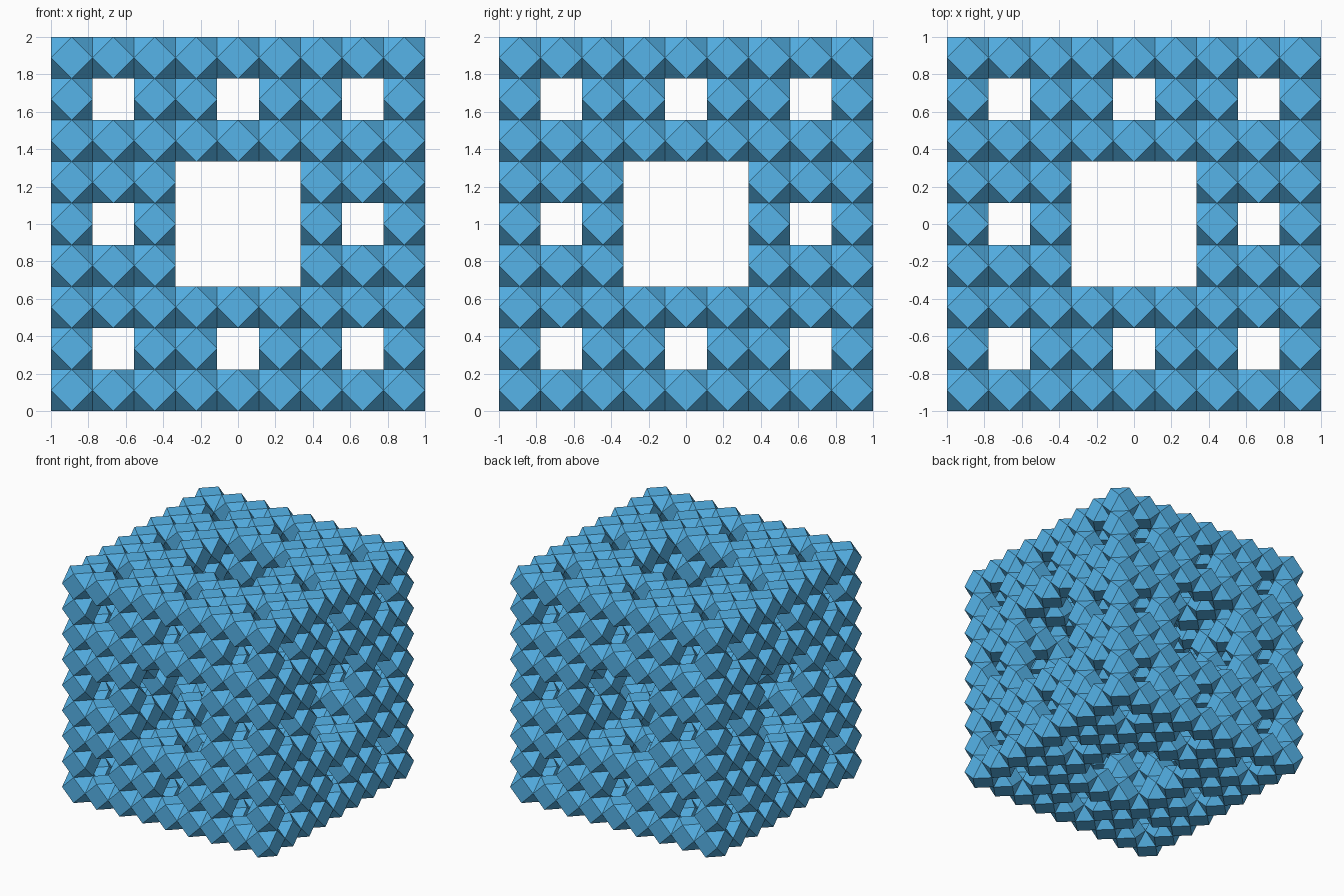
import bpy, bmesh
from itertools import product
from mathutils import Vector

if "Cube" in bpy.data.objects:
    bpy.data.objects.remove(bpy.data.objects["Cube"])

N = 9             # cells per side (two fractal levels)
H = 1.0 / N       # half size of one cell


def solid(c):
    """True where the twice-divided sponge keeps its cell."""
    if min(c) < 0 or max(c) >= N:
        return False
    return all(sum(d == 1 for d in digits) < 2
               for digits in ([v % 3 for v in c], [v // 3 for v in c]))


def axis_vec(axis, sign):
    v = Vector((0, 0, 0))
    v[axis] = sign
    return v


bm = bmesh.new()
verts = {}


def vert(cell, offset):
    # shared corner lookup on a half-cell lattice
    key = tuple(2 * cell[i] + 1 + int(offset[i]) for i in range(3))
    if key not in verts:
        verts[key] = bm.verts.new((key[0] * H - 1, key[1] * H - 1, key[2] * H))
    return verts[key]


def add_face(cell, offsets, outward):
    a, b, c = offsets[:3]
    if (b - a).cross(c - b).dot(outward) < 0:
        offsets = offsets[::-1]
    bm.faces.new([vert(cell, o) for o in offsets])


# One cuboctahedron per kept cell
for cell in filter(solid, product(range(N), repeat=3)):
    # square faces, left out where two cells touch
    for axis, s in product(range(3), (-1, 1)):
        n = axis_vec(axis, s)
        if solid([cell[i] + int(n[i]) for i in range(3)]):
            continue
        u, v = axis_vec((axis + 1) % 3, 1), axis_vec((axis + 2) % 3, 1)
        add_face(cell, [n + u, n + v, n - u, n - v], n)
    # triangular corner faces
    for sx, sy, sz in product((-1, 1), repeat=3):
        add_face(cell, [Vector((sx, sy, 0)), Vector((0, sy, sz)), Vector((sx, 0, sz))],
                 Vector((sx, sy, sz)))

mesh = bpy.data.meshes.new("fractal_sponge")
bm.to_mesh(mesh)
bm.free()

sponge = bpy.data.objects.new("fractal_sponge", mesh)
bpy.context.collection.objects.link(sponge)

# Sky blue colour
mat = bpy.data.materials.new("sky_blue")
mat.diffuse_color = (0.093, 0.456, 0.815, 1)
mat.use_nodes = True
mat.node_tree.nodes["Principled BSDF"].inputs["Base Color"].default_value = mat.diffuse_color
mesh.materials.append(mat)
